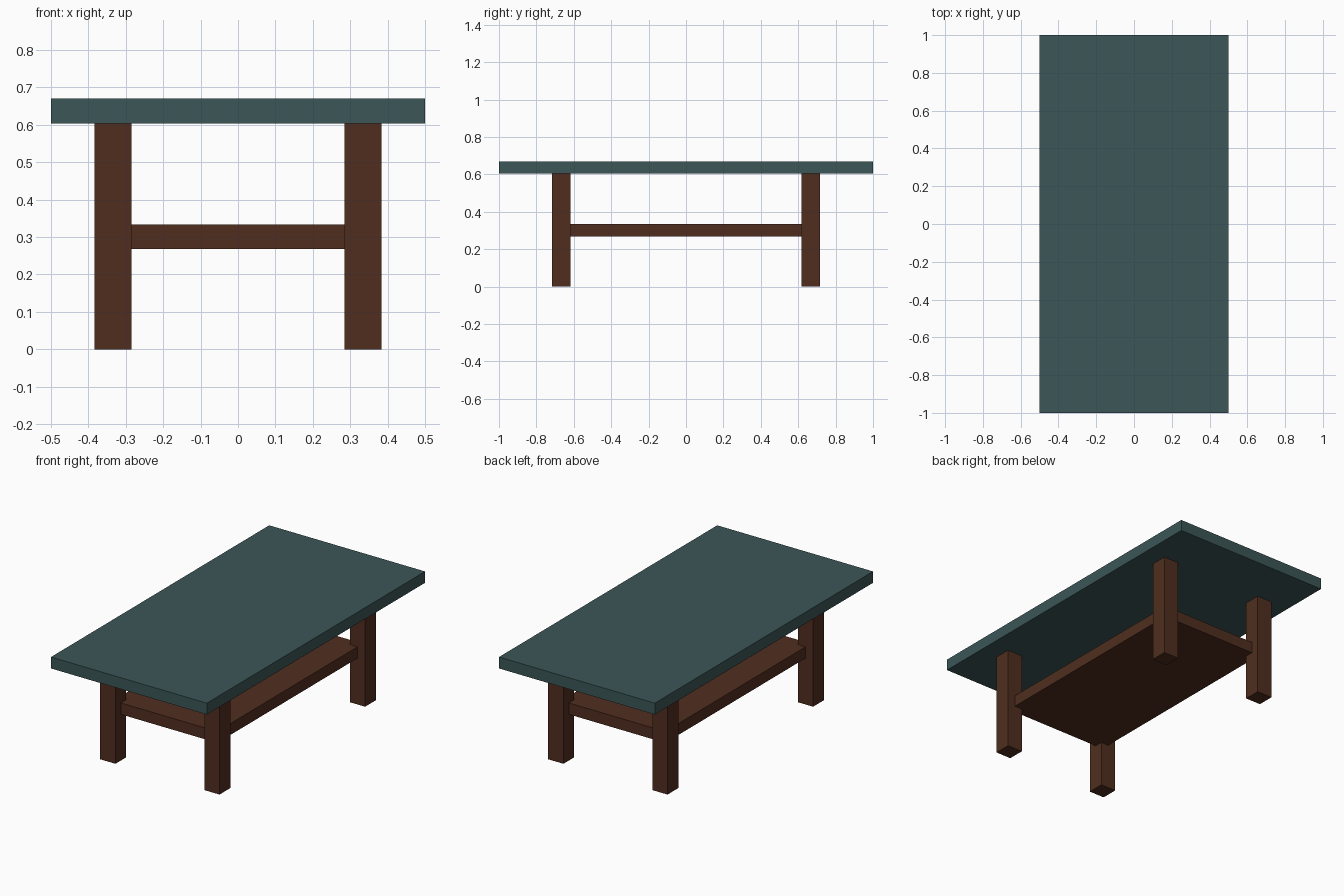
import bpy
import bmesh
from mathutils import Matrix

if "Cube" in bpy.data.objects:
    bpy.data.objects.remove(bpy.data.objects["Cube"])


def material(name, color):
    m = bpy.data.materials.new(name)
    m.diffuse_color = color
    m.use_nodes = True
    m.node_tree.nodes["Principled BSDF"].inputs["Base Color"].default_value = m.diffuse_color
    return m


def box(name, center, size, mat):
    bm = bmesh.new()
    bmesh.ops.create_cube(bm, size=1.0, matrix=Matrix.Diagonal((*size, 1.0)))
    mesh = bpy.data.meshes.new(name)
    bm.to_mesh(mesh)
    bm.free()
    mesh.materials.append(mat)
    obj = bpy.data.objects.new(name, mesh)
    obj.location = center
    bpy.context.collection.objects.link(obj)
    return obj


paint = material("teal_paint", (0.045, 0.093, 0.095, 1))
wood = material("dark_wood", (0.08, 0.027, 0.0137, 1))

LEG_X, LEG_Y = 0.334, 0.667   # leg centres
LEG_W = 0.098
LEG_H = 0.604
SLAB = 0.066

# Table top
box("table_top", (0, 0, LEG_H + SLAB / 2), (1, 2, SLAB), paint)

# Lower shelf, its corners let into the leg centres
box("lower_shelf", (0, 0, 0.301), (2 * LEG_X, 2 * LEG_Y, SLAB), wood)

# Four square legs
for y_name, sy in (("front", -1), ("back", 1)):
    for x_name, sx in (("left", -1), ("right", 1)):
        box(f"{y_name}_{x_name}_leg", (sx * LEG_X, sy * LEG_Y, LEG_H / 2),
            (LEG_W, LEG_W, LEG_H), wood)
